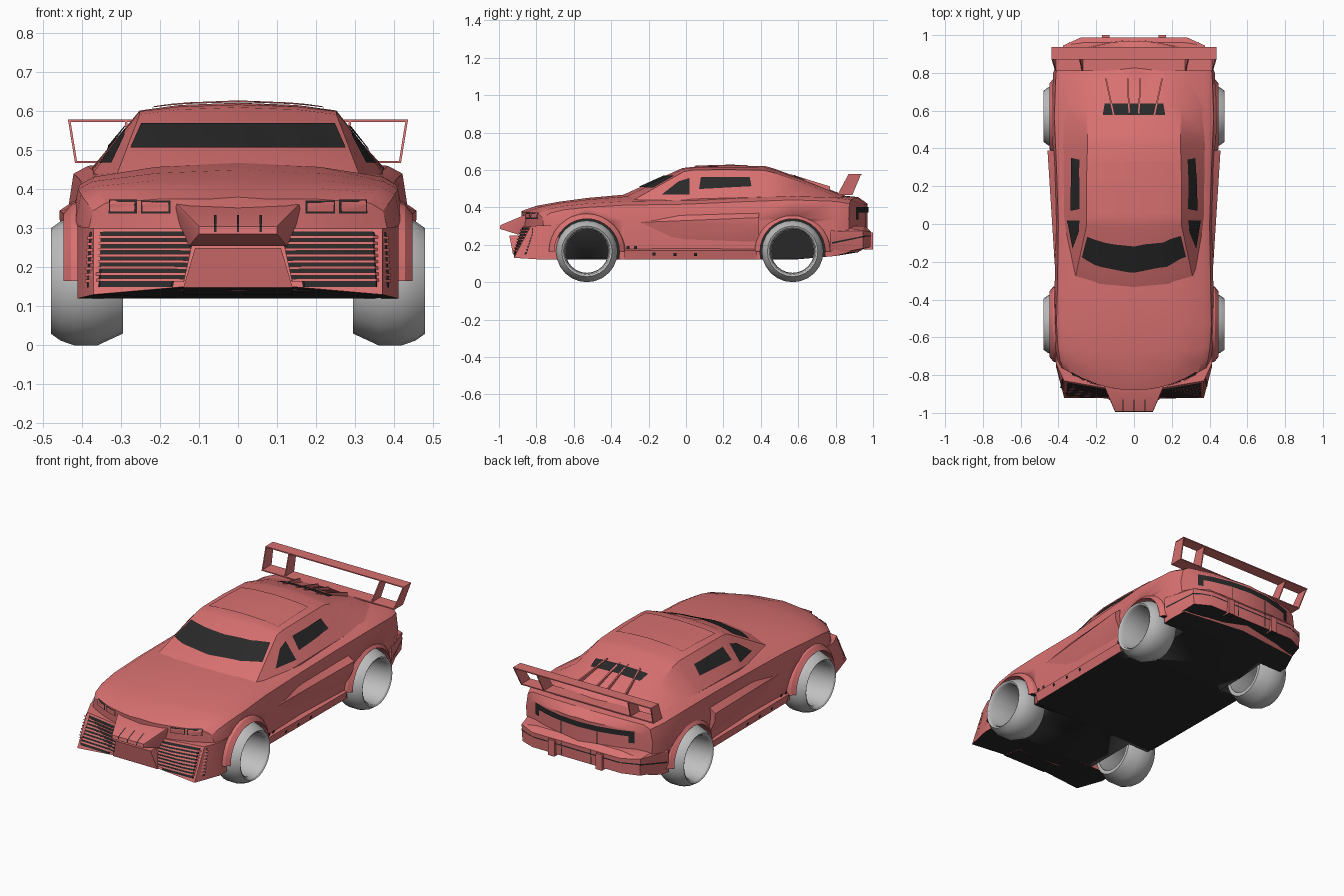
import bpy, bmesh
from math import sin, cos, pi, radians
from mathutils import Vector
from mathutils.bvhtree import BVHTree

if "Cube" in bpy.data.objects:
    bpy.data.objects.remove(bpy.data.objects["Cube"])


def material(name, colour):
    m = bpy.data.materials.new(name)
    m.use_nodes = True
    m.diffuse_color = (*colour, 1)
    m.node_tree.nodes["Principled BSDF"].inputs["Base Color"].default_value = (*colour, 1)
    return m


RED = material("coral_red", (0.70, 0.165, 0.165))
BLACK = material("soft_black", (0.022, 0.022, 0.022))
GREY = material("wheel_grey", (0.52, 0.52, 0.52))
trees = {}


def make(name, bm, mats=(RED, BLACK), solid=True):
    """Finish a mesh; low faces that look down get the second material."""
    bmesh.ops.remove_doubles(bm, verts=bm.verts, dist=0.0005)
    if solid:
        bmesh.ops.recalc_face_normals(bm, faces=bm.faces)
    bm.normal_update()
    if len(mats) > 1:
        for f in bm.faces:
            if f.normal.z < -0.8 and f.calc_center_median().z < 0.19:
                f.material_index = 1
    trees[name] = BVHTree.FromBMesh(bm)
    mesh = bpy.data.meshes.new(name)
    bm.to_mesh(mesh)
    bm.free()
    for m in mats:
        mesh.materials.append(m)
    ob = bpy.data.objects.new(name, mesh)
    bpy.context.collection.objects.link(ob)
    bpy.ops.object.select_all(action="DESELECT")
    ob.select_set(True)
    bpy.context.view_layer.objects.active = ob
    bpy.ops.object.shade_smooth_by_angle(angle=radians(28))
    return ob


def loft(bm, rings, cyclic=False, cap=False):
    vs = [[bm.verts.new(p) for p in r] for r in rings]
    n = len(vs[0])
    for a, b in zip(vs, vs[1:] + (vs[:1] if cyclic else [])):
        for i in range(n):
            j = (i + 1) % n
            bm.faces.new((a[i], a[j], b[j], b[i]))
    if cap:
        bm.faces.new(vs[0])
        bm.faces.new(vs[-1])


def hull(name, pts, pair=False, mats=(RED, BLACK)):
    """Convex part: spans both sides, or one copy per side when pair is set."""
    bm = bmesh.new()
    flip = [(-x, y, z) for x, y, z in pts]
    for group in ([pts, flip] if pair else [pts + flip]):
        vs = [bm.verts.new(p) for p in group]
        res = bmesh.ops.convex_hull(bm, input=vs)
        junk = [v for v in res["geom_interior"] + res["geom_unused"] if isinstance(v, bmesh.types.BMVert)]
        bmesh.ops.delete(bm, geom=list(set(junk)), context="VERTS")
    bmesh.ops.dissolve_limit(bm, angle_limit=0.02, verts=bm.verts, edges=bm.edges)
    return make(name, bm, mats)


def block(x0, x1, y0, y1, z0, z1):
    return [(x, y, z) for x in (x0, x1) for y in (y0, y1) for z in (z0, z1)]


def plate(name, target, corners, axis, pair=False, mat=BLACK, off=0.005, n=10):
    """Thin panel draped on a part, thrown along the axis."""
    bm = bmesh.new()
    a, b, c, d = [Vector(p) for p in corners]
    for s in ((1, -1) if pair else (1,)):
        way = Vector((axis[0] * s, axis[1], axis[2]))
        grid = []
        for i in range(n + 1):
            row = []
            for j in range(n + 1):
                p = a.lerp(b, i / n).lerp(d.lerp(c, i / n), j / n)
                p.x *= s
                start = p - way * 2
                hit, nor, _, _ = trees[target].ray_cast(start, way)
                if hit is None:
                    hit, nor, _, _ = trees[target].find_nearest(p)
                if nor.dot(way) > 0:
                    nor = -nor
                row.append(bm.verts.new(hit + nor * off))
            grid.append(row)
        for i in range(n):
            for j in range(n):
                f = bm.faces.new((grid[i][j], grid[i + 1][j], grid[i + 1][j + 1], grid[i][j + 1]))
                f.normal_update()
                if f.normal.dot(way) > 0:
                    f.normal_flip()
    return make(name, bm, (mat,), solid=False)


def rings(rows, profile):
    """Mirrored cross-sections, bowed in y and closed at both ends."""
    def ring(row, s):
        y, bow, half = row[0], row[1], profile(*row[2:])
        w = max(x for x, z in half)
        pts = [(x * s, y + bow * (x * s / w) ** 2, z) for x, z in half]
        return pts + [(-x, yy, z) for x, yy, z in pts[-2:0:-1]]
    ends = (0, 0.35, 0.7)
    return ([ring(rows[0], s) for s in ends] + [ring(r, 1) for r in rows]
            + [ring(rows[-1], s) for s in reversed(ends)])


# Lower body: y, bow, half width, floor, waist, shoulder, centre height
def body_half(w, zb, zm, ze, zc):
    return [(0, zb), (w * 0.95, zb), (w, zm), (w * 0.965, ze - 0.02), (w * 0.88, ze),
            (w * 0.5, 0.3 * ze + 0.7 * zc), (0, zc)]


body_rows = [(-.88, .12, .385, .14, .29, .365, .38), (-.80, .08, .405, .13, .31, .39, .408),
             (-.68, .03, .417, .12, .32, .407, .43), (-.53, 0, .425, .12, .33, .42, .45),
             (-.33, 0, .42, .12, .33, .432, .468), (0, 0, .415, .12, .33, .437, .47),
             (.3, 0, .425, .12, .33, .45, .475), (.57, 0, .437, .12, .34, .46, .48),
             (.8, 0, .428, .14, .34, .452, .467), (.92, -.05, .40, .16, .34, .44, .455),
             (.97, -.09, .37, .19, .32, .405, .42)]
bm = bmesh.new()
loft(bm, rings(body_rows, body_half))
body = make("body", bm)

# Wheels, wells and arch lips
AXLES = {"front": -0.53, "rear": 0.57}
tyre = [(.48, .135), (.455, .153), (.42, .165), (.36, .165), (.295, .135), (.295, .115), (.46, .118), (.475, .126)]
lip = [(.39, .174), (.447, .174), (.428, .198), (.39, .21)]
for end, cy in AXLES.items():
    for side, s in (("left", 1), ("right", -1)):
        def turn(profile, angles):
            return [[(s * x, cy + r * cos(a), .165 + r * sin(a)) for x, r in profile] for a in angles]
        bm = bmesh.new()
        loft(bm, turn(tyre, [2 * pi * i / 24 for i in range(24)]), cyclic=True)
        make(f"{end}_{side}_wheel", bm, (GREY,))
        bm = bmesh.new()
        loft(bm, turn(lip, [pi * i / 16 for i in range(17)]), cap=True)
        make(f"{end}_{side}_arch", bm)
        bm = bmesh.new()
        circle = [2 * pi * i / 32 for i in range(32)]
        loft(bm, [[(s * x, cy + .175 * cos(a), .165 + .175 * sin(a)) for a in circle] for x in (.27, .6)], cap=True)
        cutter = make(f"{end}_{side}_well_cutter", bm)
        for p in cutter.data.polygons:
            p.material_index = 1
        cutter.hide_render = True
        cutter.hide_set(True)
        cut = body.modifiers.new(f"{end}_{side}_well", "BOOLEAN")
        cut.operation, cut.solver, cut.object = "DIFFERENCE", "EXACT", cutter


# Cabin
def cabin_half(wb, belt, wt, zt, zc):
    return [(0, .38), (wb, .38), (wb, belt), (wt, zt), (wt * .6, zt + .7 * (zc - zt)), (0, zc)]


cabin_rows = [(-.34, .07, .335, .42, .31, .44, .465), (-.02, .02, .365, .44, .252, .592, .61),
              (.04, 0, .37, .445, .252, .60, .617), (.22, 0, .372, .45, .252, .602, .622),
              (.42, 0, .375, .455, .246, .598, .621), (.47, 0, .375, .455, .246, .585, .608),
              (.62, 0, .37, .455, .25, .535, .552), (.85, -.03, .36, .44, .27, .448, .464)]
bm = bmesh.new()
loft(bm, rings(cabin_rows, cabin_half))
make("cabin", bm)

# Glass
plate("windshield", "cabin", [(-.275, -1, .503), (.275, -1, .503), (.247, -1, .566), (-.247, -1, .566)], (0, 1, 0), n=16)
plate("front_side_windows", "cabin", [(1, -.13, .465), (1, .02, .465), (1, .02, .555), (1, -.04, .535)], (-1, 0, 0), True)
plate("rear_side_windows", "cabin", [(1, .07, .495), (1, .35, .51), (1, .34, .56), (1, .08, .56)], (-1, 0, 0), True)
plate("rear_window", "cabin", [(-.165, .575, 1), (.165, .575, 1), (.155, .635, 1), (-.155, .635, 1)], (0, 0, -1))

# Rear deck ribs and raised roof panel
for name, x0, x1 in (("inner_ribs", .02, .03), ("outer_ribs", .10, .145)):
    hull(name, [(x + dx, y, z) for dx in (0, .008) for x, y, z in
                ((x0, .56, .55), (x0, .56, .577), (x1, .77, .46), (x1, .77, .512))], True)
plate("roof_panel", "cabin", [(-.22, .05, 1), (.22, .05, 1), (.21, .33, 1), (-.21, .33, 1)], (0, 0, -1), mat=RED, off=.006)

# Front bumper, lofted from side to side
def bumper_ring(x, top, zt, bottom, zb):
    return [(x, -.68, zt), (x, top, zt), (x, bottom, zb), (x, -.68, .12)]


half = [(.14, -.87, .30, -.92, .15), (.37, -.83, .30, -.92, .13), (.412, -.74, .305, -.76, .12)]
bm = bmesh.new()
loft(bm, [bumper_ring(-r[0], *r[1:]) for r in reversed(half)] + [bumper_ring(*r) for r in half], cap=True)
make("front_bumper", bm)

# Grilles and slats
def grille_x(z):
    t = (z - .145) / .145
    return .142 - .032 * t, .385 - .008 * t


def grille_band(name, z0, z1, mat, off):
    (a, b), (c, d) = grille_x(z0), grille_x(z1)
    plate(name, "front_bumper", [(a, -1, z0), (b, -1, z0), (d, -1, z1), (c, -1, z1)], (0, 1, 0), True, mat, off, 8)


grille_band("grilles", .148, .29, BLACK, .003)
for i in range(8):
    z = .16 + i * .0158
    grille_band(f"grille_slats_{i + 1}", z, z + .0075, RED, .009)

# Beak and centre panel
hull("beak", [(.175, -.82, .367), (.16, -.85, .365), (.10, -.992, .305), (.10, -.995, .285), (.125, -.90, .255), (.14, -.80, .26)])
hull("centre_panel", [(.11, -.945, .25), (.11, -.80, .25), (.14, -.925, .148), (.14, -.80, .13)])
for i, x in enumerate((-.058, 0, .058)):
    plate(f"beak_slit_{i + 1}", "beak", [(x - .003, -2, .29), (x + .003, -2, .29), (x + .003, -2, .332), (x - .003, -2, .332)],
          (0, 1, 0), n=6, off=.002)

# Headlights: framed pairs under the hood edge
for name, x0, x1 in (("inner", .172, .248), ("outer", .258, .33)):
    for part, g, mat, off in (("rim", 0, BLACK, .003), ("lamp", .004, RED, .007)):
        plate(f"{name}_headlight_{part}s", "body", [(x0 + g, -1, .338 + g), (x1 - g, -1, .338 + g),
              (x1 - g, -1, .371 - g), (x0 + g, -1, .371 - g)], (0, 1, 0), True, mat, off, 6)

# Door blades, sills and sill studs
hull("door_blades", [(.39, -.24, .36), (.418, -.24, .32), (.39, -.24, .22), (.40, .39, .385),
                     (.458, .39, .345), (.456, .39, .30), (.40, .39, .18)], True)
hull("sills", [(.36, -.33, .12), (.405, -.33, .12), (.418, -.33, .17), (.36, -.33, .20),
               (.36, .38, .12), (.41, .38, .12), (.425, .38, .17), (.36, .38, .20)], True)
for i, (y, z) in enumerate(((-.31, .185), (-.27, .185), (-.17, .152), (-.06, .15), (.05, .15))):
    plate(f"sill_studs_{i + 1}", "sills" if z < .17 else "body",
          [(1, y - .008, z - .008), (1, y + .008, z - .008), (1, y + .008, z + .008), (1, y - .008, z + .008)],
          (-1, 0, 0), True, n=1, off=.008)

# Rear bumper, brackets, seams and light band
hull("rear_bumper", [(.28, .985, .185), (.28, .988, .27), (.37, .945, .18), (.375, .945, .275),
                     (.405, .77, .145), (.43, .77, .20), (.43, .77, .27), (.27, .96, .30), (.40, .80, .30)])
hull("rear_brackets", block(.13, .17, .95, 1, .175, .265), True)
plate("rear_seam", "rear_bumper", [(-.36, 2, .243), (.36, 2, .243), (.36, 2, .25), (-.36, 2, .25)], (0, -1, 0), n=16, off=.003)
plate("side_seams", "rear_bumper", [(1, .78, .205), (1, .96, .243), (1, .96, .25), (1, .78, .214)], (-1, 0, 0), True, off=.003)
for name, x, z0, z1, part in (("lower", .09, .19, .27, "rear_bumper"), ("upper", .11, .30, .37, "body")):
    plate(f"{name}_rear_joints", part, [(x, 2, z0), (x + .006, 2, z0), (x + .006, 2, z1), (x, 2, z1)],
          (0, -1, 0), True, n=4, off=.004)
plate("light_band", "body", [(-.31, 2, .372), (.31, 2, .372), (.31, 2, .402), (-.31, 2, .402)], (0, -1, 0), n=16)
plate("light_band_ends", "body", [(.28, 2, .335), (.31, 2, .335), (.31, 2, .374), (.28, 2, .374)], (0, -1, 0), True, n=4)

# Spoiler: two blades, end plates and inner struts
hull("spoiler_top_blade", block(0, .436, .87, .937, .573, .579))
hull("spoiler_lower_blade", block(0, .418, .81, .89, .467, .473))
for name, xb, xt in (("spoiler_end_plates", .412, .430), ("spoiler_struts", .27, .285)):
    hull(name, [(x + dx, y, z) for dx in (0, .006) for x, y, z in
                ((xb, .81, .468), (xb, .89, .468), (xt, .87, .579), (xt, .937, .579))], True)
